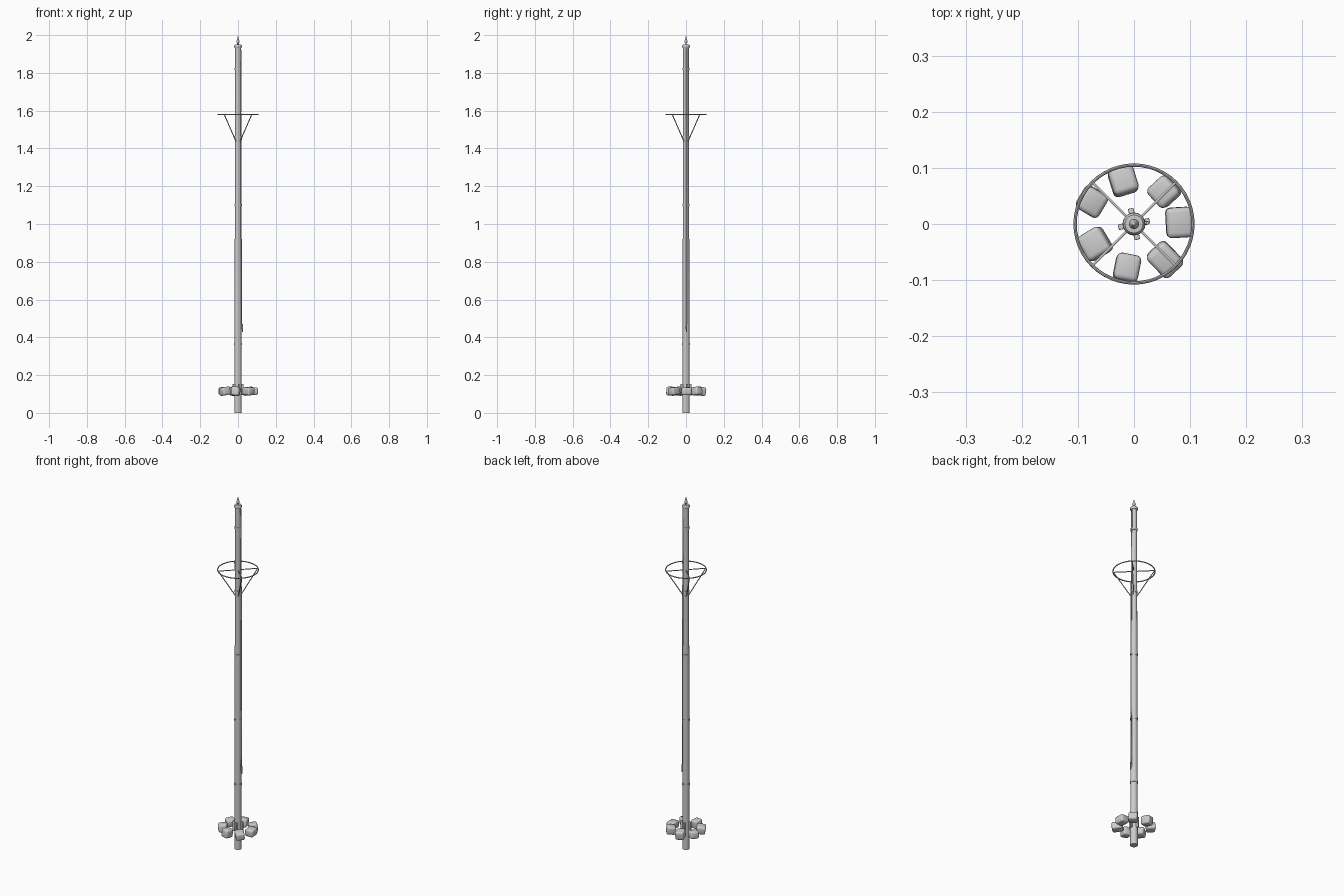
import bpy, bmesh, math
from mathutils import Vector, Matrix, Euler

if "Cube" in bpy.data.objects:
    bpy.data.objects.remove(bpy.data.objects["Cube"])


def finish(bm, name, smooth=True):
    bmesh.ops.recalc_face_normals(bm, faces=bm.faces)
    me = bpy.data.meshes.new(name)
    bm.to_mesh(me)
    bm.free()
    ob = bpy.data.objects.new(name, me)
    bpy.context.collection.objects.link(ob)
    if smooth:
        bpy.ops.object.select_all(action='DESELECT')
        ob.select_set(True)
        bpy.context.view_layer.objects.active = ob
        bpy.ops.object.shade_smooth_by_angle(angle=math.radians(40))
    return ob


def lathe(name, profile, n=20):
    bm = bmesh.new()
    vs = [bm.verts.new((r, 0, z)) for r, z in profile]
    es = [bm.edges.new(p) for p in zip(vs, vs[1:])]
    bmesh.ops.spin(bm, geom=vs + es, cent=(0, 0, 0), axis=(0, 0, 1),
                   angle=2 * math.pi, steps=n)
    bmesh.ops.remove_doubles(bm, verts=bm.verts, dist=1e-5)
    return finish(bm, name)


def rod(name, a, b, r, n=10):
    a, b = Vector(a), Vector(b)
    d = b - a
    m = Matrix.Translation((a + b) / 2) @ d.to_track_quat('Z', 'Y').to_matrix().to_4x4()
    bm = bmesh.new()
    bmesh.ops.create_cone(bm, cap_ends=True, segments=n, radius1=r, radius2=r,
                          depth=d.length, matrix=m)
    return finish(bm, name)


def block(name, loc, size, rot, bevel):
    bm = bmesh.new()
    bmesh.ops.create_cube(bm, size=1, matrix=Matrix.LocRotScale(
        Vector(loc), Euler(rot), Vector(size)))
    bmesh.ops.bevel(bm, geom=bm.edges[:], offset=bevel, segments=3,
                    profile=0.5, affect='EDGES')
    return finish(bm, name)


def pole_r(z):
    return 0.0192 - 0.0042 * z / 1.94


def polar(r, a, z):
    return (r * math.cos(a), r * math.sin(a), z)


# tapered mast
lathe("mast", [(0, 0), (pole_r(0), 0), (pole_r(1.94), 1.94), (0, 1.94)])

# iron bands along the mast
for i, z in enumerate((0.365, 0.73, 1.10, 1.46, 1.82)):
    r = pole_r(z)
    lathe(f"mast_band_{i}", [(r - .002, z - .006), (r + .002, z - .006),
                             (r + .002, z + .006), (r - .002, z + .006)])

# cap and pointed finial
lathe("mast_cap", [(0, 1.933), (.018, 1.933), (.020, 1.938), (.020, 1.945),
                   (.016, 1.950), (0, 1.951)])
lathe("finial", [(0, 1.948), (.004, 1.95), (.004, 1.957), (.008, 1.962),
                 (.009, 1.967), (.006, 1.974), (.003, 1.983), (0, 2.0)], 14)

# hoop with spokes and slanted braces
bpy.ops.mesh.primitive_torus_add(major_radius=0.105, minor_radius=0.003,
                                 major_segments=48, minor_segments=8,
                                 location=(0, 0, 1.58))
bpy.context.object.name = "hoop"
bpy.ops.object.shade_smooth_by_angle()
for i in range(4):
    a = math.radians(45 + 90 * i)
    rod(f"hoop_spoke_{i}", polar(.01, a, 1.58), polar(.105, a, 1.58), .0025)
    rod(f"hoop_brace_{i}", polar(.014, a, 1.435), polar(.103, a, 1.58), .0025)

# halyard: two slightly bowed strands on the right side, with a cleat
for side in (-1, 1):
    cu = bpy.data.curves.new("halyard", 'CURVE')
    cu.dimensions = '3D'
    cu.bevel_depth = 0.0013
    cu.bevel_resolution = 2
    sp = cu.splines.new('POLY')
    N = 16
    sp.points.add(N)
    for k in range(N + 1):
        z = 1.93 - 1.48 * k / N
        x = pole_r(z) + .0008 + .003 * math.sin(math.pi * k / N)
        sp.points[k].co = (x, .002 + side * .0025, z, 1)
    ob = bpy.data.objects.new(f"halyard_{'front' if side < 0 else 'back'}", cu)
    bpy.context.collection.objects.link(ob)
block("cleat_base", (.020, .002, .45), (.008, .007, .014), (0, 0, 0), .001)
block("cleat_horns", (.024, .002, .45), (.004, .006, .042), (0, 0, 0), .0012)

# wedges round the foot of the mast
for i in range(4):
    a = math.radians(12 + 90 * i)
    block(f"foot_wedge_{i}", polar(.0225, a, .125), (.012, .010, .058),
          (0, 0, a), .001)

# ring of rounded stones: angle, radius, radial length, width, tilt
stones = [(2, .081, .048, .054, .05), (47, .079, .046, .046, -.15),
          (104, .080, .050, .046, .12), (152, .085, .046, .046, -.1),
          (207, .078, .048, .050, .15), (261, .079, .048, .044, -.08),
          (311, .084, .056, .046, .1)]
for i, (deg, r, ln, w, t) in enumerate(stones):
    a = math.radians(deg)
    block(f"stone_{i}", polar(r, a, .115), (ln, w, .040 + .003 * (i % 3)),
          (t * .6, t, a + t * .5), .009)
